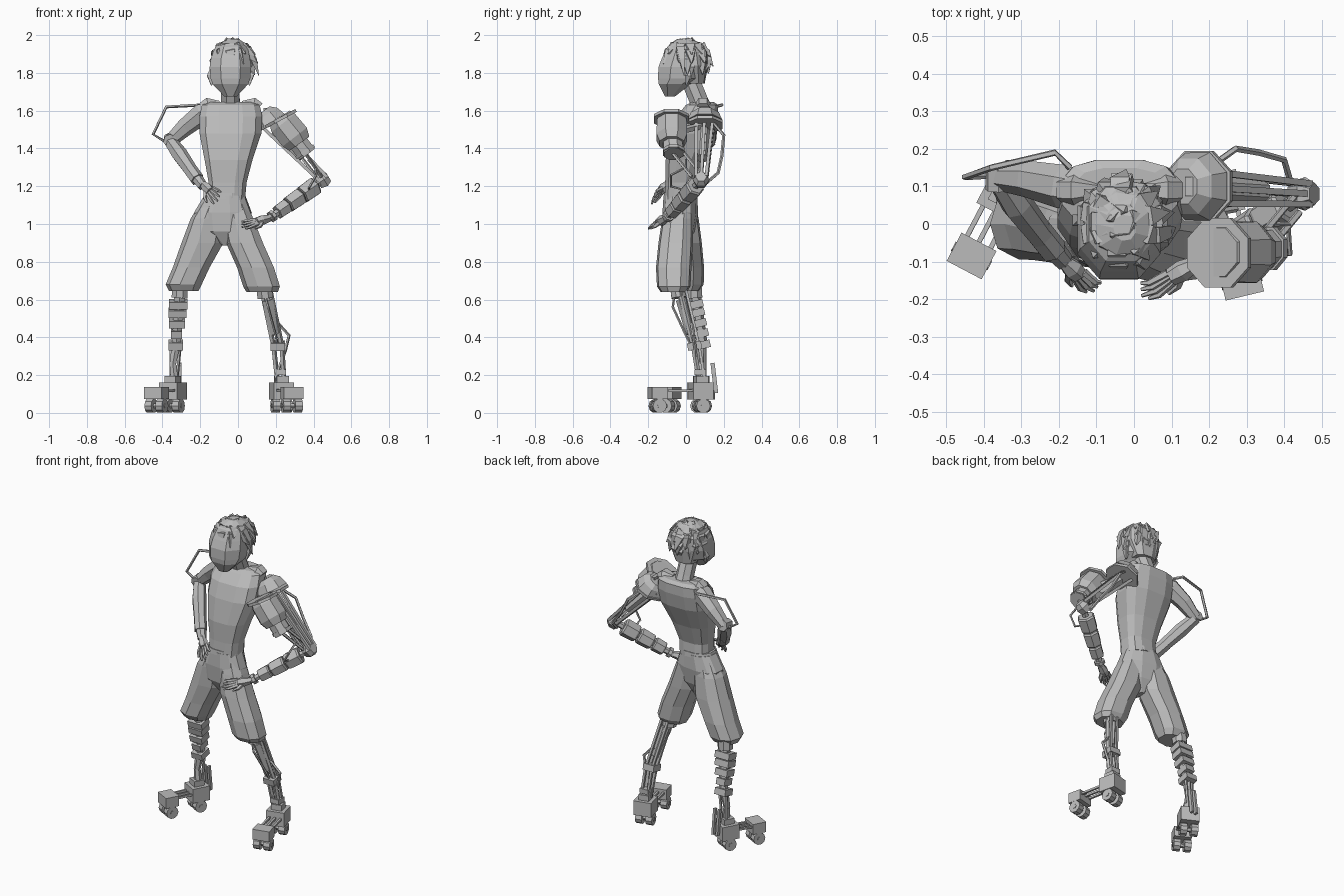
import bpy
import math
import random
from mathutils import Vector

random.seed(4)
if "Cube" in bpy.data.objects:
    bpy.data.objects.remove(bpy.data.objects["Cube"], do_unlink=True)

grey = bpy.data.materials.new("plain grey")
grey.use_nodes = True
grey.diffuse_color = (0.5, 0.5, 0.5, 1)
grey.node_tree.nodes["Principled BSDF"].inputs["Base Color"].default_value = grey.diffuse_color


def skin(name, rings):
    """Join equal rings of points into one closed flat-faced mesh."""
    n = len(rings[0])
    verts = [p for ring in rings for p in ring]
    faces = [tuple(reversed(range(n))), tuple(range(len(verts) - n, len(verts)))]
    for r in range(len(rings) - 1):
        for i in range(n):
            j = (i + 1) % n
            a, b = r * n, (r + 1) * n
            faces.append((a + i, a + j, b + j, b + i))
    mesh = bpy.data.meshes.new(name)
    mesh.from_pydata(verts, [], faces)
    mesh.materials.append(grey)
    ob = bpy.data.objects.new(name, mesh)
    bpy.context.collection.objects.link(ob)
    return ob


def loft(name, sections, n=10, yaw=0.0, power=0.85):
    """Stack level sections, low to high: (x, y, z, half width, half depth)."""
    rings = []
    for x, y, z, rx, ry in sections:
        ring = []
        for i in range(n):
            a = 2 * math.pi * (i + 0.5) / n
            c, s = math.cos(a), math.sin(a)
            px = rx * math.copysign(abs(c) ** power, c)
            py = ry * math.copysign(abs(s) ** power, s)
            ring.append((x + px * math.cos(yaw) - py * math.sin(yaw),
                         y + px * math.sin(yaw) + py * math.cos(yaw), z))
        rings.append(ring)
    return skin(name, rings)


def tube(name, points, radii, n=6):
    """Sweep a polygon along points; radii is one value or one per point."""
    pts = [Vector(p) for p in points]
    if not isinstance(radii, (list, tuple)):
        radii = [radii] * len(pts)
    rings = []
    for i, p in enumerate(pts):
        t = (pts[min(i + 1, len(pts) - 1)] - pts[max(i - 1, 0)]).normalized()
        ref = Vector((0, 1, 0)) if abs(t.y) < 0.9 else Vector((1, 0, 0))
        u = ref.cross(t).normalized()
        v = t.cross(u)
        ring = []
        for k in range(n):
            a = 2 * math.pi * (k + 0.5) / n
            ring.append(p + radii[i] * (u * math.cos(a) + v * math.sin(a)))
        rings.append(ring)
    return skin(name, rings)


def block(name, center, size, forward=(0, -1, 0)):
    """Box of size (across, along, up) with its length along forward."""
    c, f = Vector(center), Vector(forward).normalized()
    side = f.cross(Vector((0, 0, 1))).normalized()
    up = side.cross(f)
    rings = []
    for e in (-0.5, 0.5):
        rings.append([c + f * size[1] * e + side * size[0] * a + up * size[2] * b
                      for a, b in ((-.5, -.5), (.5, -.5), (.5, .5), (-.5, .5))])
    return skin(name, rings)


def along(p, q, t):
    return Vector(p).lerp(Vector(q), t)


# Torso, shoulder yokes and neck
loft("torso", [(-.06, -.03, 1.13, .10, .085), (-.055, -.03, 1.22, .103, .08),
               (-.05, -.01, 1.34, .13, .10), (-.04, .035, 1.48, .168, .12),
               (-.038, .06, 1.57, .17, .113), (-.038, .085, 1.63, .157, .088),
               (-.038, .09, 1.645, .12, .06)], 12, 0, .72)
for name, side in (("right_yoke", -1), ("left_yoke", 1)):
    tube(name, [(-.038 + side * k, .09, z) for k, z in ((.06, 1.63), (.12, 1.63), (.145, 1.61))],
         [.025, .045, .042], 6)
tube("neck", [(-.04, .085, 1.6), (-.04, .065, 1.66), (-.04, .02, 1.77)], [.06, .053, .053], 8)

# Shorts: belt, hips and two loose legs
loft("belt", [(-.07, -.03, 1.135, .112, .09), (-.065, -.03, 1.165, .108, .087)], 12)
loft("shorts_hips", [(-.066, -.035, .885, .012, .04), (-.078, -.035, .96, .14, .08),
                     (-.08, -.03, 1.06, .155, .092), (-.07, -.03, 1.15, .11, .088)], 12, -.12)
loft("shorts_right_leg", [(-.285, .0, .645, .08, .07), (-.285, 0, .68, .098, .095),
                          (-.245, .0, .77, .1, .097), (-.185, -.01, .9, .114, .095),
                          (-.155, -.02, 1.03, .095, .088), (-.12, -.03, 1.14, .06, .07)], 9)
loft("shorts_left_leg", [(.13, -.065, .64, .085, .07), (.127, -.065, .67, .1, .09),
                         (.095, -.065, .77, .1, .095), (.037, -.055, .9, .1, .092),
                         (.0, -.045, 1.03, .085, .082), (-.025, -.035, 1.14, .058, .07)], 9)

# Head with a wide angular jaw, small ears and large hair locks
loft("head", [(-.04, -.085, 1.675, .035, .028), (-.04, -.06, 1.74, .1, .09),
              (-.04, -.03, 1.77, .112, .126), (-.04, -.02, 1.83, .118, .135),
              (-.04, -.01, 1.88, .11, .125),
              (-.035, 0, 1.94, .09, .105), (-.03, 0, 1.97, .045, .055)], 8)
loft("hair_cap", [(-.035, .045, 1.745, .07, .055), (-.03, .025, 1.84, .112, .094),
                  (-.03, .01, 1.91, .105, .11), (-.03, .0, 1.955, .075, .085),
                  (-.025, -.01, 1.98, .03, .035)], 9)
for name, side in (("right_ear", -1), ("left_ear", 1)):
    x = -.04 + side * .1
    tube(name, [(x, 0, 1.735), (x + side * .008, .01, 1.785), (x, .02, 1.83)],
         [.005, .022, .006], 4)
heart = Vector((-.03, .005, 1.87))
for lift, count in ((1.2, 5), (.75, 9), (.35, 10), (-.1, 9), (-.5, 8), (-.75, 6)):
    for i in range(count):
        a = 2 * math.pi * (i + random.random() * .6) / count
        if lift < .2 and math.sin(a) < -.1 or lift < -.6 and math.sin(a) < .3:
            continue
        d = Vector((math.cos(a) * math.cos(lift), math.sin(a) * math.cos(lift), math.sin(lift)))
        root = heart + Vector((d.x * .09, d.y * .1, d.z * .085))
        down = Vector((d.x * d.z, d.y * d.z, -math.cos(lift)))
        sweep = down * random.uniform(.055, .08) + Vector((.014, 0, 0))
        tube("hair_lock", [root - d * .03 - sweep * .5, root + d * .008,
                           root + d * .022 + sweep], [.032, .036, .002], 4)
tube("side_lock", [(.05, -.03, 1.93), (.085, -.02, 1.87), (.11, -.01, 1.785)], [.03, .022, .002], 4)


def hand(name, wrist, tip, spread):
    """Palm, four tapering fingers and a thumb."""
    w, t, s = Vector(wrist), Vector(tip), Vector(spread)
    palm = along(w, t, .45)
    tube(name + "_palm", [w, along(w, t, .25), palm], [.02, .029, .024], 6)
    for i in range(4):
        off = s * (i - 1.5) / 1.5
        tube(name + "_finger", [palm + off * .6, along(w, t, .75) + off * .9 + Vector((0, -.008, 0)),
                                t + off - (t - w) * abs(i - 1) * .06], [.011, .009, .005], 5)
    tube(name + "_thumb", [along(w, t, .2), along(w, t, .45) - s * 1.3,
                           along(w, t, .65) - s * 1.6], [.014, .011, .005], 5)


# Right arm: plain limb with an outer cable
tube("right_upper_arm", [(-.13, .09, 1.6), (-.19, .1, 1.585), (-.28, .12, 1.515), (-.36, .125, 1.44)],
     [.05, .06, .05, .036], 7)
tube("right_elbow", [(-.36, .15, 1.45), (-.36, .09, 1.44)], .036, 7)
tube("right_forearm", [(-.36, .125, 1.44), (-.31, .05, 1.37), (-.24, -.04, 1.27), (-.185, -.1, 1.2)],
     [.035, .043, .036, .026], 7)
tube("right_cuff", [(-.255, -.02, 1.29), (-.215, -.07, 1.235)], .038, 7)
hand("right_hand", (-.185, -.1, 1.21), (-.1, -.175, 1.13), (.022, .01, .028))
tube("right_arm_cable", [(-.17, .15, 1.62), (-.21, .19, 1.63), (-.38, .15, 1.62), (-.45, .125, 1.475),
                         (-.37, .13, 1.425)], .009, 5)

# Left shoulder cap and upper arm of parallel struts
shoulder, elbow = (.13, .1, 1.56), (.455, .08, 1.235)
tube("left_shoulder_cap", [(.13, .1, 1.595), (.145, .1, 1.575), (.17, .1, 1.535)], [.05, .08, .098], 8)
tube("left_shoulder_rim", [(.17, .1, 1.535), (.177, .1, 1.52)], .102, 8)
block("left_shoulder_stud", (.155, .1, 1.595), (.04, .05, .04))
for y in (-.045, 0, .045):
    for lift in (-.025, .025):
        off = Vector((lift, y, lift))
        tube("left_arm_strut", [Vector(shoulder) + off, Vector(elbow) + off * .6], .012, 4)
tube("left_arm_piston", [along(shoulder, elbow, .2), along(shoulder, elbow, .65)], .032, 6)
tube("left_elbow", [(.425, .08, 1.215), (.455, .08, 1.235), (.48, .08, 1.25)], [.035, .045, .03], 6)
tube("left_arm_cable", [(.2, .15, 1.53), (.27, .2, 1.47), (.33, .19, 1.36), (.4, .17, 1.27),
                        (.42, .1, 1.21)], .009, 5)

# Heavy guard with a wide top plate in front of the upper arm
tube("left_guard_plate", [(.222, -.077, 1.565), (.23, -.077, 1.55)], .1, 8)
tube("left_arm_guard", [(.22, -.075, 1.565), (.24, -.075, 1.535), (.3, -.075, 1.46), (.325, -.075, 1.425)],
     [.07, .085, .088, .07], 8)
tube("left_guard_collar", [(.32, -.07, 1.43), (.365, -.065, 1.37)], .055, 8)
tube("left_guard_ring", [(.35, -.065, 1.39), (.36, -.065, 1.375)], .062, 8)
for y in (-.03, .03):
    tube("left_guard_rod", [(.34, -.06 + y, 1.4), (.44, .06 + y, 1.25)], .01, 5)
    tube("left_guard_mount", [(.2, .05 + y, 1.52), (.26, -.07 + y, 1.49)], .018, 4)
tube("left_guard_cable", [(.37, .0, 1.34), (.41, .0, 1.3), (.415, -.08, 1.26), (.38, -.08, 1.2),
                          (.37, .02, 1.17)], .007, 5)

# Left forearm: stepped armour segments on a thin core
wrist = (.165, -.105, 1.03)
tube("left_forearm_core", [elbow, wrist], .02, 6)
for start, end, r in ((.16, .4, .055), (.42, .65, .05), (.67, .85, .043)):
    a, b, c, d = (along(elbow, wrist, start + (end - start) * k) for k in (0, .1, .9, 1))
    tube("left_forearm_segment", [a, b, c, d], [r * .85, r, r * .95, r * .85], 6)
tube("left_wrist_ring", [along(elbow, wrist, .92), along(elbow, wrist, .97)], .032, 8)
hand("left_hand", wrist, (.015, -.185, .99), (-.015, .018, .018))


def foot(name, heel, toe):
    """Heel and toe boxes on wheels, joined by rods."""
    h, t = Vector(heel), Vector(toe)
    f = (t - h).normalized()
    s = f.cross(Vector((0, 0, 1)))
    up = Vector((0, 0, 1))
    block(name + "_heel_box", h + up * .115, (.11, .11, .09), f)
    block(name + "_heel_top", h + up * .175, (.065, .065, .04), f)
    block(name + "_toe_box", t + up * .105, (.105, .085, .065), f)
    for k in (-.035, 0, .035):
        tube(name + "_rod", [h + s * k + up * .12, t + s * k + up * .115], .009, 4)
    for part, c in (("_heel_wheel", h), ("_toe_wheel", t)):
        for k in (-.032, .032):
            m = c + s * k + up * .037
            tube(name + part, [m - s * .02, m + s * .02], .038, 10)
        tube(name + part + "_axle", [c - s * .055 + up * .037, c + s * .055 + up * .037], .014, 6)


foot("right_foot", (-.345, .08, 0), (-.432, -.085, 0))
foot("left_foot", (.23, .08, 0), (.285, -.15, 0))
for x in (-.335, -.305):
    block("right_heel_fin", (x, .15, .185), (.014, .022, .16), (0, -1, -.12))

# Right shin: stacked blocks down to a slim ankle
tube("right_knee", [(-.305, .04, .69), (-.31, .045, .61)], .045, 8)
tube("right_shin_core", [(-.305, .04, .66), (-.325, .085, .38), (-.345, .08, .26), (-.335, .08, .16)],
     [.035, .027, .02, .024], 6)
for z, y, width in ((.575, .052, .1), (.53, .06, .095), (.475, .07, .085), (.42, .08, .06), (.36, .09, .075)):
    block("right_shin_block", (-.315 - (.6 - z) * .06, y, z), (width, .078, .04), (0, -1, -.25))
for x in (-.025, .025):
    tube("right_ankle_rod", [(-.33 + x, .1, .37), (-.34 + x * .6, .1, .17)], .009, 5)

# Left shin: struts, clamp and cables
tube("left_knee", [(.135, -.045, .69), (.145, -.035, .61)], .045, 8)
for k in (-.022, .022):
    tube("left_shin_strut", [(.145 + k, -.035, .66), (.21 + k, .04, .35), (.225 + k * .8, .07, .17)], .014, 5)
    tube("left_shin_rear_strut", [(.15 + k, .0, .65), (.215 + k, .07, .35), (.225 + k, .1, .17)], .01, 4)
tube("left_shin_sleeve", [(.155, -.02, .6), (.195, .025, .42)], [.034, .026], 6)
block("left_shin_clamp", (.21, .045, .355), (.075, .075, .04), (0, -1, -.2))
block("left_ankle_clamp", (.225, .075, .215), (.06, .06, .03))
tube("left_shin_cable", [(.18, .02, .47), (.215, .03, .47), (.27, .04, .41), (.25, .05, .33),
                         (.2, .06, .19)], .009, 5)
tube("left_shin_front_cable", [(.14, -.06, .63), (.16, -.07, .56), (.2, .0, .41), (.21, .03, .35)], .007, 5)
